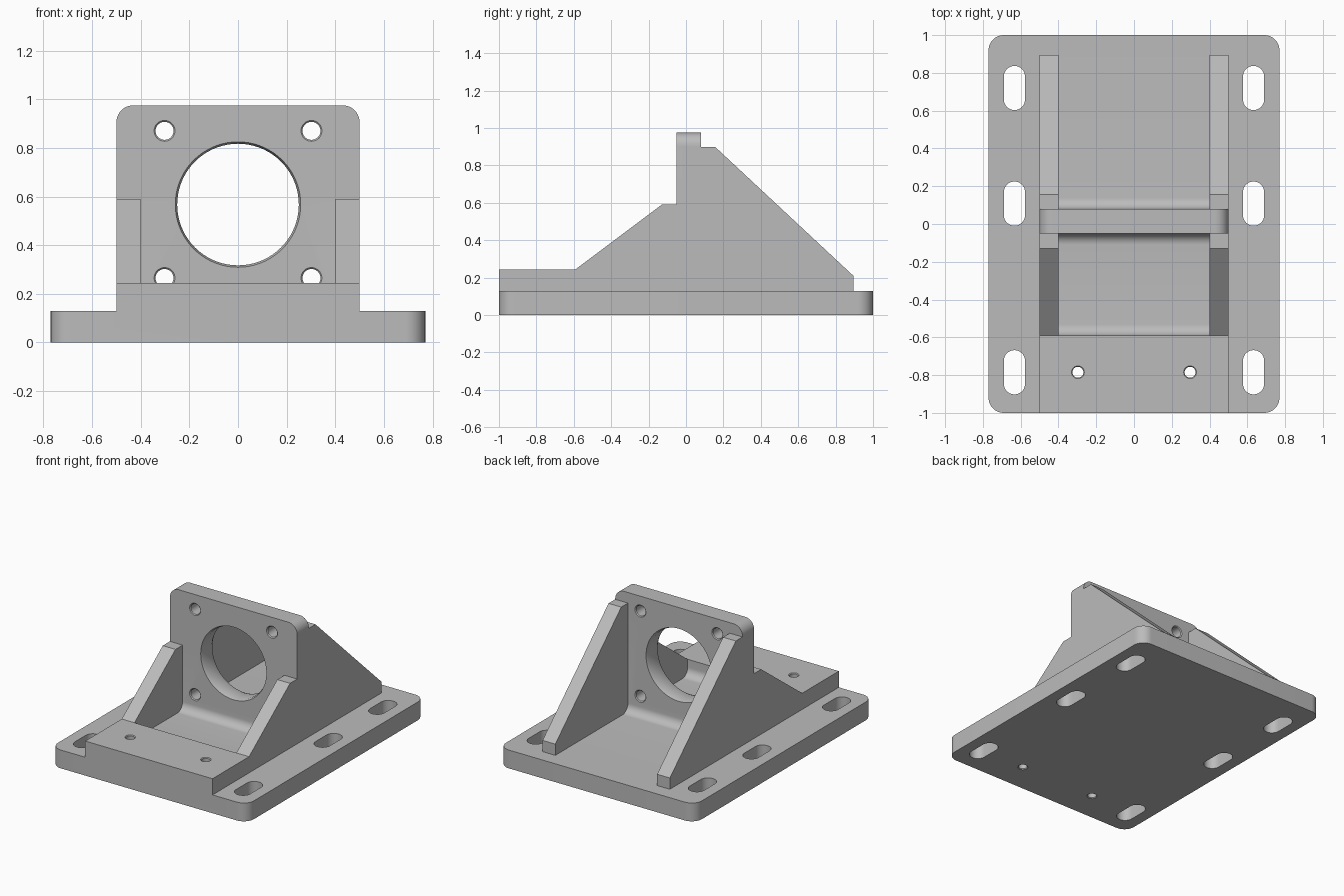
import bpy
import bmesh
import math
from mathutils import Matrix, Vector

cube = bpy.data.objects.get("Cube")
if cube:
    bpy.data.objects.remove(cube, do_unlink=True)

grey = bpy.data.materials.new("machined grey")
grey.use_nodes = True
colour = (0.5, 0.5, 0.5, 1)
grey.diffuse_color = colour
grey.node_tree.nodes["Principled BSDF"].inputs["Base Color"].default_value = colour

# Maps profile plane (u, v) plus depth w to the model axes
PLANES = {
    "top": lambda u, v, w: (u, v, w),
    "front": lambda u, v, w: (u, w, v),
    "side": lambda u, v, w: (w, u, v),
}


def prism(name, outline, plane, low, high):
    """Extrude a closed outline between two depths."""
    bm = bmesh.new()
    place = PLANES[plane]
    rings = [[bm.verts.new(place(u, v, w)) for u, v in outline] for w in (low, high)]
    bm.faces.new(rings[0])
    bm.faces.new(rings[1])
    for i in range(len(outline)):
        j = (i + 1) % len(outline)
        bm.faces.new((rings[0][i], rings[0][j], rings[1][j], rings[1][i]))
    bmesh.ops.recalc_face_normals(bm, faces=bm.faces)
    return finish(name, bm)


def finish(name, bm):
    mesh = bpy.data.meshes.new(name)
    bm.to_mesh(mesh)
    bm.free()
    mesh.materials.append(grey)
    ob = bpy.data.objects.new(name, mesh)
    bpy.context.collection.objects.link(ob)
    return ob


def arc(cx, cy, r, start, end, steps=10):
    angles = [math.radians(start + (end - start) * i / steps) for i in range(steps + 1)]
    return [(cx + r * math.cos(a), cy + r * math.sin(a)) for a in angles]


def rounded(cx, cy, half_w, half_h, r):
    """Rectangle outline with round corners."""
    pts = []
    for sx, sy, a in ((1, 1, 0), (-1, 1, 90), (-1, -1, 180), (1, -1, 270)):
        pts += arc(cx + sx * (half_w - r), cy + sy * (half_h - r), r, a, a + 90)
    return pts


def bore(name, centre, axis, r, low, high, rim, depth, segments=48):
    """Round cutter that widens by rim over depth at both of its mouths."""
    bm = bmesh.new()
    levels = [(low - 0.1, r + rim), (low, r + rim), (low + depth, r),
              (high - depth, r), (high, r + rim), (high + 0.1, r + rim)]
    rings = []
    for w, radius in levels:
        pts = arc(centre[0], centre[1], radius, 0, 360, segments)[:-1]
        rings.append([bm.verts.new(PLANES[axis](u, v, w)) for u, v in pts])
    for a, b in zip(rings, rings[1:]):
        for i in range(segments):
            j = (i + 1) % segments
            bm.faces.new((a[i], a[j], b[j], b[i]))
    bm.faces.new(rings[0])
    bm.faces.new(rings[-1])
    bmesh.ops.recalc_face_normals(bm, faces=bm.faces)
    return finish(name, bm)


def combine(body, tool, operation):
    mod = body.modifiers.new(tool.name, "BOOLEAN")
    mod.operation = operation
    mod.solver = "EXACT"
    mod.object = tool
    bpy.context.view_layer.objects.active = body
    bpy.ops.object.modifier_apply(modifier=mod.name)
    bpy.data.objects.remove(tool, do_unlink=True)


FLOOR, PAD, WALL_FRONT, WALL_BACK, FILLET = 0.13, 0.245, -0.05, 0.08, 0.06
PAD_BACK = -0.59

# Base plate
bracket = prism("mounting_bracket", rounded(0, 0, 0.77, 1, 0.08), "top", 0, FLOOR)
parts = []

# Raised front pad
pad = [(-0.5, -1), (0.5, -1), (0.5, PAD_BACK), (-0.5, PAD_BACK)]
parts.append(prism("front_pad", pad, "top", 0.06, PAD))

# Upright plate with rounded top corners
upright = [(-0.5, 0.06), (0.5, 0.06)]
upright += arc(0.43, 0.905, 0.07, 0, 90) + arc(-0.43, 0.905, 0.07, 90, 180)
parts.append(prism("upright_plate", upright, "front", WALL_FRONT, WALL_BACK))

# Side ribs, in front of and behind the upright
front_rib = [(-0.7, 0.06), (-0.7, 0.2), (PAD_BACK, PAD), (-0.13, 0.59), (0, 0.59), (0, 0.06)]
rear_rib = [(0, 0.06), (0, 0.9), (0.155, 0.9), (0.895, 0.21), (0.895, 0.06)]
for side in (-1, 1):
    low, high = sorted((side * 0.4, side * 0.5))
    parts.append(prism("front_rib", front_rib, "side", low, high))
    parts.append(prism("rear_rib", rear_rib, "side", low, high))

# Inside fillets along the floor
for name, y, way in (("pad_fillet", PAD_BACK, 1), ("front_fillet", WALL_FRONT, -1),
                     ("rear_fillet", WALL_BACK, 1)):
    curve = arc(FILLET, FLOOR + FILLET, FILLET, 180, 270)
    shape = [(-0.03, FLOOR - 0.03), (-0.03, FLOOR + FILLET)] + curve + [(FILLET, FLOOR - 0.03)]
    parts.append(prism(name, [(y + way * u, v) for u, v in shape], "side", -0.45, 0.45))

for part in parts:
    combine(bracket, part, "UNION")

# Slots, main bore and bolt holes
cutters = [bore("main_bore", (0, 0.567), "front", 0.25, WALL_FRONT, WALL_BACK, 0.008, 0.02, 72)]
for side in (-1, 1):
    for y in (0.72, 0.108, -0.785):
        slot = rounded(side * 0.633, y, 0.056, 0.117, 0.0559)
        cutters.append(prism("slot", slot, "top", -0.1, 0.2))
    for z in (0.265, 0.87):
        cutters.append(bore("bolt_hole", (side * 0.302, z), "front", 0.037,
                            WALL_FRONT, WALL_BACK, 0.006, 0.006, 32))
    cutters.append(bore("pad_hole", (side * 0.297, -0.785), "top", 0.029,
                        0, PAD, 0.005, 0.005, 32))
for cutter in cutters:
    combine(bracket, cutter, "DIFFERENCE")

# Smooth the round surfaces, keep the machined edges sharp
bpy.ops.object.select_all(action="DESELECT")
bracket.select_set(True)
bpy.context.view_layer.objects.active = bracket
bpy.ops.object.shade_smooth_by_angle(angle=math.radians(25))
